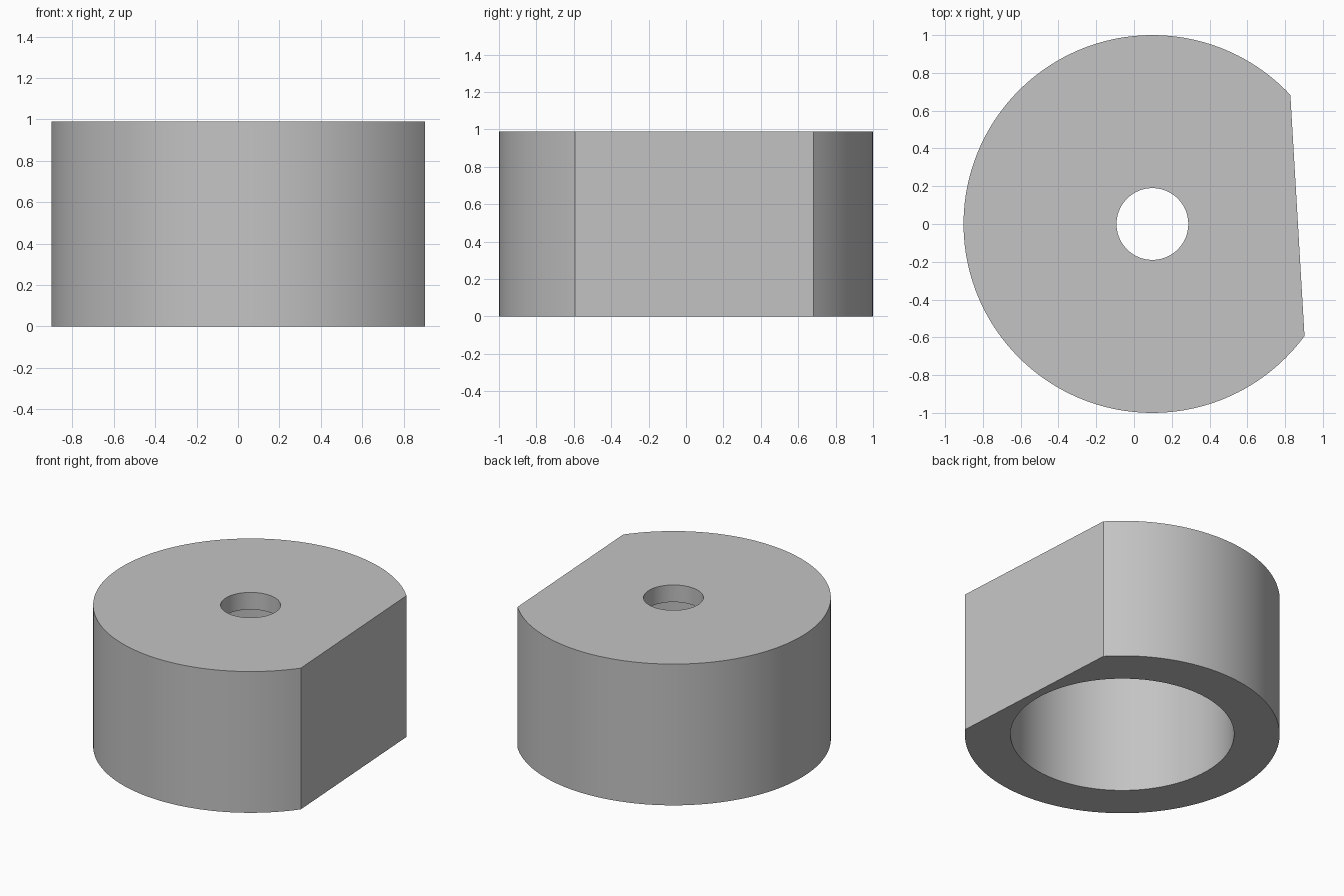
import bpy
import bmesh
from math import asin, cos, pi, radians, sin

cube = bpy.data.objects.get("Cube")
if cube:
    bpy.data.objects.remove(cube, do_unlink=True)

CENTRE_X = 0.0975
HEIGHT, BORE_TOP = 0.99, 0.87
BODY_R, BORE_R, HOLE_R = 1.0, 0.71, 0.19
FLAT_START, FLAT_END = asin(0.683), 2 * pi - asin(0.593)


def ring(bm, radius, z, start=0.0, end=2 * pi, count=128, open_arc=False):
    """Closed loop of edges; an open arc is closed by one straight chord."""
    steps = count - 1 if open_arc else count
    angles = [start + (end - start) * i / steps for i in range(count)]
    verts = [bm.verts.new((CENTRE_X + radius * cos(a), radius * sin(a), z)) for a in angles]
    return [bm.edges.new((verts[i], verts[(i + 1) % count])) for i in range(count)]


def outline(bm, z):
    return ring(bm, BODY_R, z, FLAT_START, FLAT_END, open_arc=True)


def wall(bm, lower, upper):
    bmesh.ops.bridge_loops(bm, edges=lower + upper)


def cap(bm, outer, inner):
    bmesh.ops.triangle_fill(bm, edges=outer + inner, use_beauty=True)


bm = bmesh.new()

# Loops of the body, the wide bore below and the small hole above
body_low, body_high = outline(bm, 0), outline(bm, HEIGHT)
bore_low, bore_high = ring(bm, BORE_R, 0), ring(bm, BORE_R, BORE_TOP)
hole_low, hole_high = ring(bm, HOLE_R, BORE_TOP), ring(bm, HOLE_R, HEIGHT)

# Side walls
wall(bm, body_low, body_high)
wall(bm, bore_low, bore_high)
wall(bm, hole_low, hole_high)

# Bottom rim, bore ceiling and top face
cap(bm, body_low, bore_low)
cap(bm, bore_high, hole_low)
cap(bm, body_high, hole_high)
bmesh.ops.recalc_face_normals(bm, faces=bm.faces)

mesh = bpy.data.meshes.new("flatted_collar")
bm.to_mesh(mesh)
bm.free()
collar = bpy.data.objects.new("flatted_collar", mesh)
bpy.context.collection.objects.link(collar)

# Plain grey material
grey = bpy.data.materials.new("light_grey")
grey.use_nodes = True
colour = (0.55, 0.55, 0.55, 1)
grey.diffuse_color = colour
grey.node_tree.nodes["Principled BSDF"].inputs["Base Color"].default_value = colour
mesh.materials.append(grey)

# Smooth round walls with crisp rims and flat corners
bpy.ops.object.select_all(action="DESELECT")
collar.select_set(True)
bpy.context.view_layer.objects.active = collar
bpy.ops.object.shade_smooth_by_angle(angle=radians(30))
